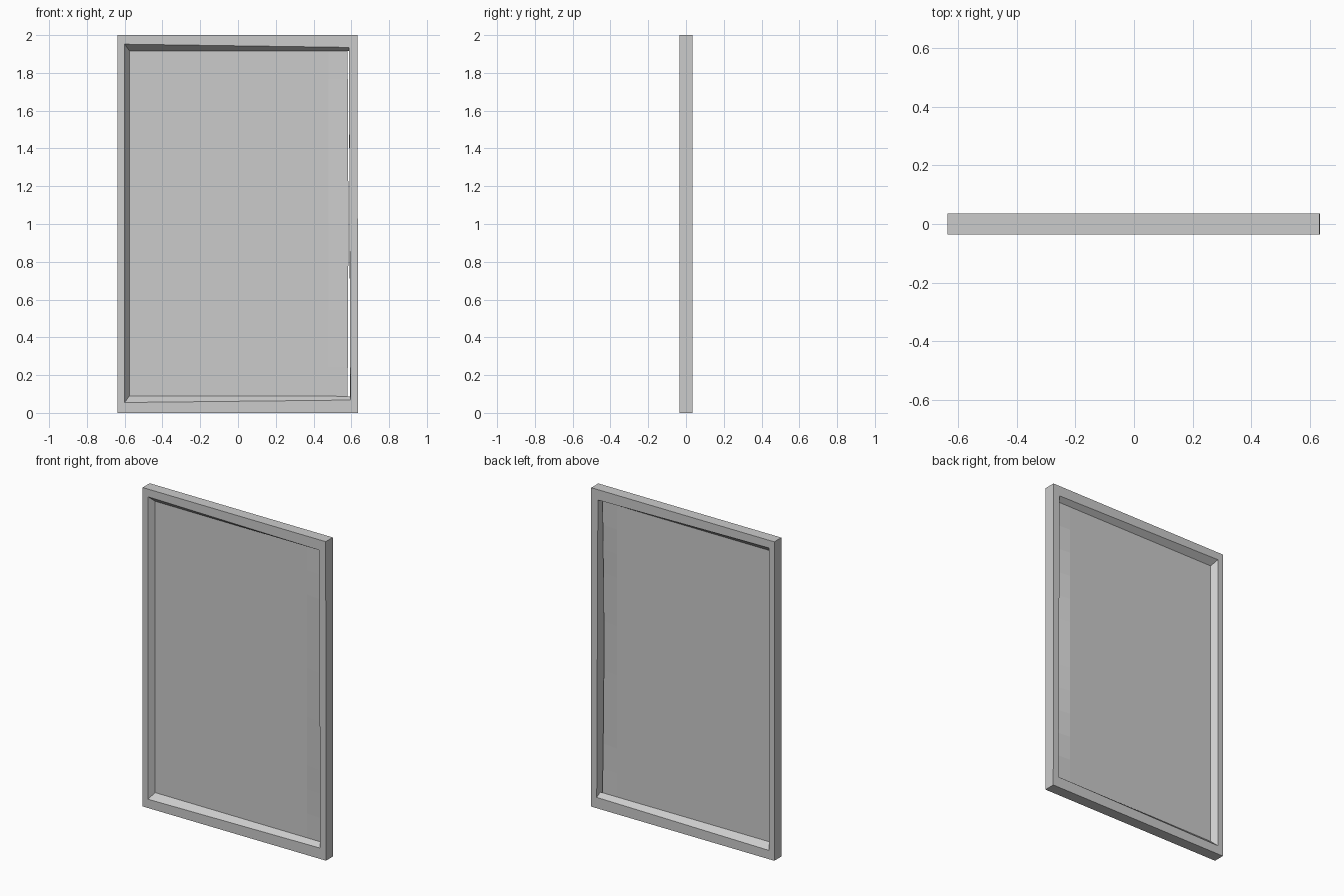
import bpy, bmesh, math

if "Cube" in bpy.data.objects:
    bpy.data.objects.remove(bpy.data.objects["Cube"])

HALF_D = 0.035


def make_object(name, bm):
    bmesh.ops.recalc_face_normals(bm, faces=bm.faces)
    mesh = bpy.data.meshes.new(name)
    bm.to_mesh(mesh)
    bm.free()
    obj = bpy.data.objects.new(name, mesh)
    bpy.context.collection.objects.link(obj)
    return obj


# Frame: closed section swept round four slightly uneven corners
outer = [(-0.637, 0.0), (0.635, 0.0), (0.633, 2.0), (-0.637, 2.0)]
inner = [(-0.60, 0.055), (0.595, 0.068), (0.587, 1.935), (-0.60, 1.952)]
ridge = [(-0.575, 0.09), (0.594, 0.088), (0.587, 1.917), (-0.575, 1.917)]
section = [(outer, -HALF_D), (inner, -HALF_D), (ridge, 0.0),
           (inner, HALF_D), (outer, HALF_D)]

bm = bmesh.new()
rings = [[bm.verts.new((x, y, z)) for x, z in pts] for pts, y in section]
for i, ring in enumerate(rings):
    nxt = rings[(i + 1) % len(rings)]
    for k in range(4):
        m = (k + 1) % 4
        bm.faces.new((ring[k], ring[m], nxt[m], nxt[k]))
make_object("frame", bm)

# Panel: thin sheet whose loose right edge bows forward, leaving a slit
columns = [-0.577, -0.3, 0.0, 0.3, 0.48, 0.58]
rows = 12
bm = bmesh.new()
grid = []
for r in range(rows + 1):
    t = r / rows
    z = 0.087 + t * (1.919 - 0.087)
    bow = math.sin(math.pi * t)
    line = []
    for x in columns:
        edge = x == columns[-1]
        line.append(bm.verts.new((x + (0.004 * bow if edge else 0),
                                  -0.02 * bow if edge else 0.0, z)))
    grid.append(line)
for a, b in zip(grid, grid[1:]):
    for c in range(len(columns) - 1):
        bm.faces.new((a[c], a[c + 1], b[c + 1], b[c]))
make_object("panel", bm)
